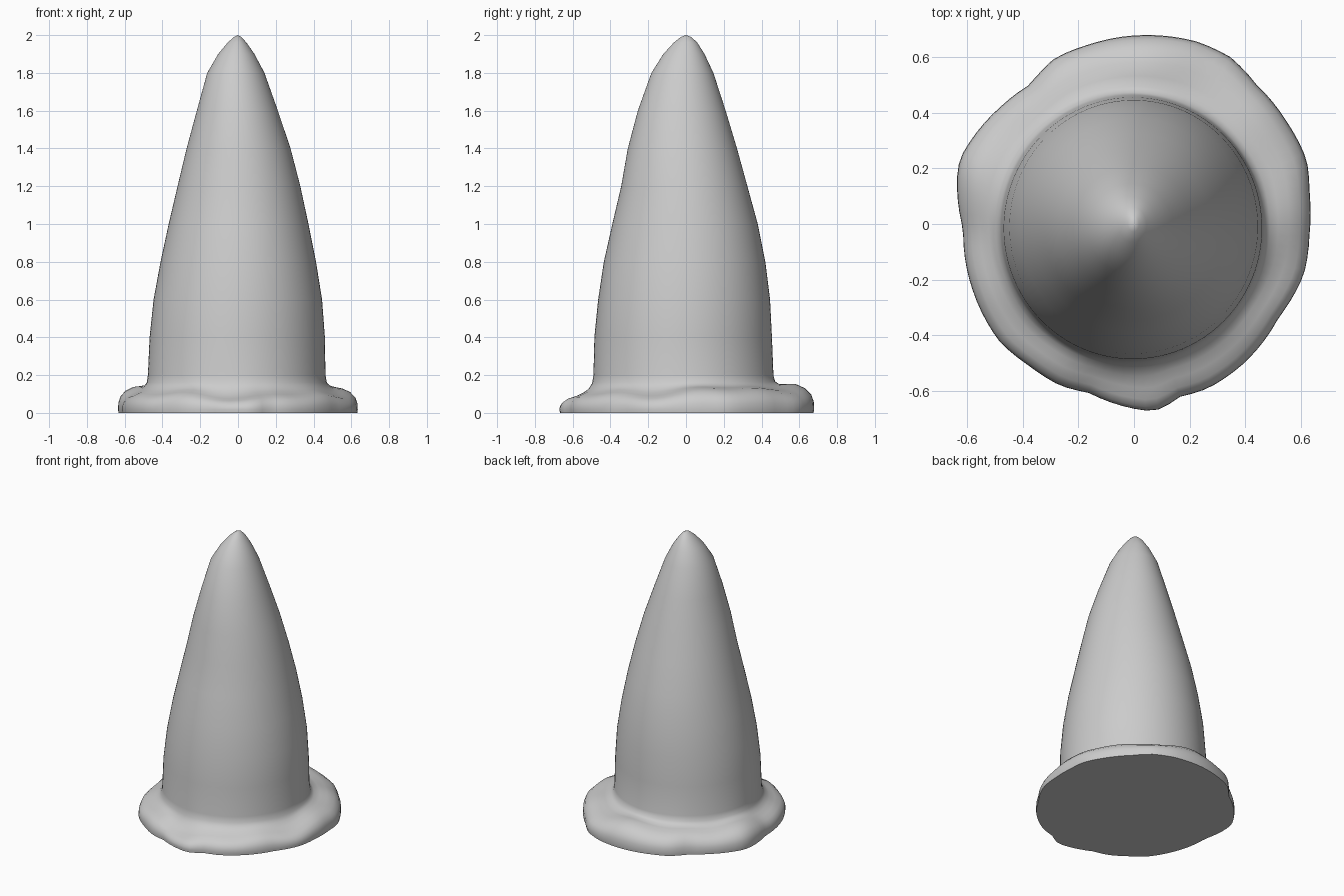
import bpy
import bmesh
import math

cube = bpy.data.objects.get("Cube")
if cube:
    bpy.data.objects.remove(cube, do_unlink=True)

SEGMENTS = 96

# Plain grey material
grey = bpy.data.materials.new("plain_grey")
grey.use_nodes = True
colour = (0.6, 0.6, 0.6, 1)
grey.diffuse_color = colour
grey.node_tree.nodes["Principled BSDF"].inputs["Base Color"].default_value = colour

# Spike cross-sections: height, left-most x, right-most x, front y, back y
SPIKE = [
    (.2, -.477, .463, -.49, .463), (.4, -.468, .46, -.485, .455),
    (.6, -.447, .445, -.465, .445), (.8, -.41, .413, -.435, .42),
    (1, -.367, .373, -.39, .38), (1.2, -.32, .33, -.343, .325),
    (1.4, -.272, .278, -.308, .27), (1.6, -.218, .211, -.255, .21),
    (1.8, -.163, .14, -.183, .145), (1.9, -.105, .087, -.12, .098),
    (1.96, -.055, .045, -.065, .06), (1.99, -.022, .018, -.028, .028),
]

# Wavy outer edge of the skirt, seen from above
EDGE = [
    (.63, .11), (.62, .23), (.55, .365), (.44, .5), (.345, .6), (.225, .655),
    (-.02, .675), (-.16, .645), (-.285, .595), (-.375, .5), (-.48, .42),
    (-.625, .235), (-.635, .17), (-.613, -.02), (-.58, -.235), (-.48, -.425),
    (-.375, -.51), (-.265, -.58), (-.165, -.605), (.04, -.67), (.095, -.665),
    (.165, -.62), (.265, -.59), (.4, -.495), (.52, -.335), (.61, -.18),
    (.63, -.035),
]
polar = sorted((math.atan2(y, x) % math.tau, math.hypot(x, y)) for x, y in EDGE)
polar = ([(polar[-1][0] - math.tau, polar[-1][1])] + polar
         + [(polar[0][0] + math.tau, polar[0][1])])


def edge_radius(angle):
    for (a, r), (b, s) in zip(polar, polar[1:]):
        if a <= angle <= b:
            return r + (s - r) * (angle - a) / (b - a)


def spike_point(angle, section):
    z, left, right, front, back = section
    x = (left + right) / 2 + (right - left) / 2 * math.cos(angle)
    y = (front + back) / 2 + (back - front) / 2 * math.sin(angle)
    return x, y, z


def skirt_point(angle, outward, height):
    """Point between the spike foot (outward 0) and the skirt edge (1)."""
    x, y, _ = spike_point(angle, SPIKE[0])
    r = edge_radius(angle)
    ex, ey = r * math.cos(angle), r * math.sin(angle)
    # The skirt is thicker at the back, with gentle lumps all round
    lump = 1 + .2 * math.sin(angle) + .09 * math.sin(5 * angle) + .06 * math.sin(9 * angle + 1)
    if 0 < outward < 1:
        height *= 1 + (lump - 1) * min(1, outward * 2)
    return x + (ex - x) * outward, y + (ey - y) * outward, height


# Skirt profile from the ground up to the spike: outward share, height
SKIRT = [(.985, 0), (1, .018), (.99, .045), (.93, .072), (.78, .097),
         (.55, .114), (.32, .126), (.14, .14), (.04, .162)]

angles = [math.tau * i / SEGMENTS for i in range(SEGMENTS)]
bm = bmesh.new()
rings = [[bm.verts.new(skirt_point(a, *p)) for a in angles] for p in SKIRT]
rings += [[bm.verts.new(spike_point(a, s)) for a in angles] for s in SPIKE]
for low, high in zip(rings, rings[1:]):
    for i in range(SEGMENTS):
        j = (i + 1) % SEGMENTS
        bm.faces.new((low[i], low[j], high[j], high[i]))

# Flat underside and rounded tip
bm.faces.new(rings[0][::-1])
tip = bm.verts.new((-.002, 0, 2))
for i in range(SEGMENTS):
    bm.faces.new((rings[-1][i], rings[-1][(i + 1) % SEGMENTS], tip))
bmesh.ops.recalc_face_normals(bm, faces=bm.faces)

mesh = bpy.data.meshes.new("spike_with_skirt")
bm.to_mesh(mesh)
bm.free()
mesh.materials.append(grey)
spike = bpy.data.objects.new("spike_with_skirt", mesh)
bpy.context.collection.objects.link(spike)

bpy.ops.object.select_all(action='DESELECT')
spike.select_set(True)
bpy.context.view_layer.objects.active = spike
bpy.ops.object.shade_smooth_by_angle(angle=math.radians(50))
